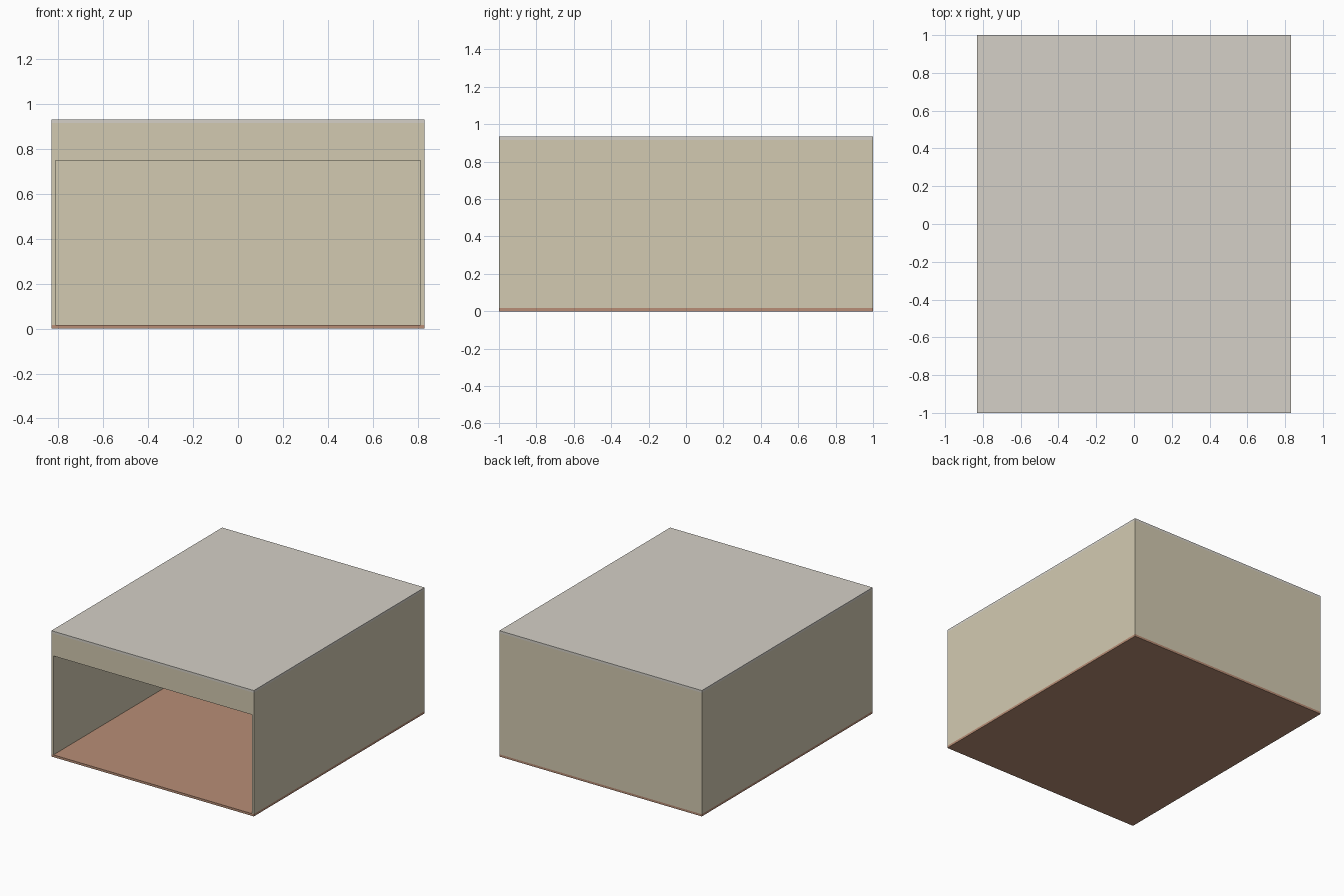
import bpy

if "Cube" in bpy.data.objects:
    bpy.data.objects.remove(bpy.data.objects["Cube"])

W, D, H, T = 1.66, 2.0, 0.933, 0.0167   # outer size and panel thickness
OPEN_TOP = 0.75                         # top of the front opening


def material(name, color):
    m = bpy.data.materials.new(name)
    m.diffuse_color = (*color, 1)
    m.use_nodes = True
    m.node_tree.nodes["Principled BSDF"].inputs["Base Color"].default_value = m.diffuse_color
    return m


def panel(name, lo, hi, mat):
    """Box panel between two opposite corners."""
    bpy.ops.mesh.primitive_cube_add(
        size=1, location=[(a + b) / 2 for a, b in zip(lo, hi)])
    ob = bpy.context.object
    ob.name = name
    ob.scale = [b - a for a, b in zip(lo, hi)]
    bpy.ops.object.transform_apply(location=False, rotation=False, scale=True)
    ob.data.materials.append(mat)
    return ob


plaster = material("wall_plaster", (0.65, 0.59, 0.44))
wood = material("floor_wood", (0.48, 0.27, 0.18))
white = material("ceiling_paint", (0.66, 0.63, 0.57))

x, y = W / 2, D / 2

# Floor and ceiling slabs
panel("floor", (-x, -y, 0), (x, y, T), wood)
panel("ceiling", (-x, -y, H - T), (x, y, H), white)

# Side walls
for name, side in (("left_wall", -1), ("right_wall", 1)):
    a, b = sorted((side * (x - T), side * x))
    panel(name, (a, -y, T), (b, y, H - T), plaster)

# Back wall and header over the open front, fitted between the sides
panel("back_wall", (-x + T, y - T, T), (x - T, y, H - T), plaster)
panel("front_header", (-x + T, -y, OPEN_TOP), (x - T, -y + T, H - T), plaster)
